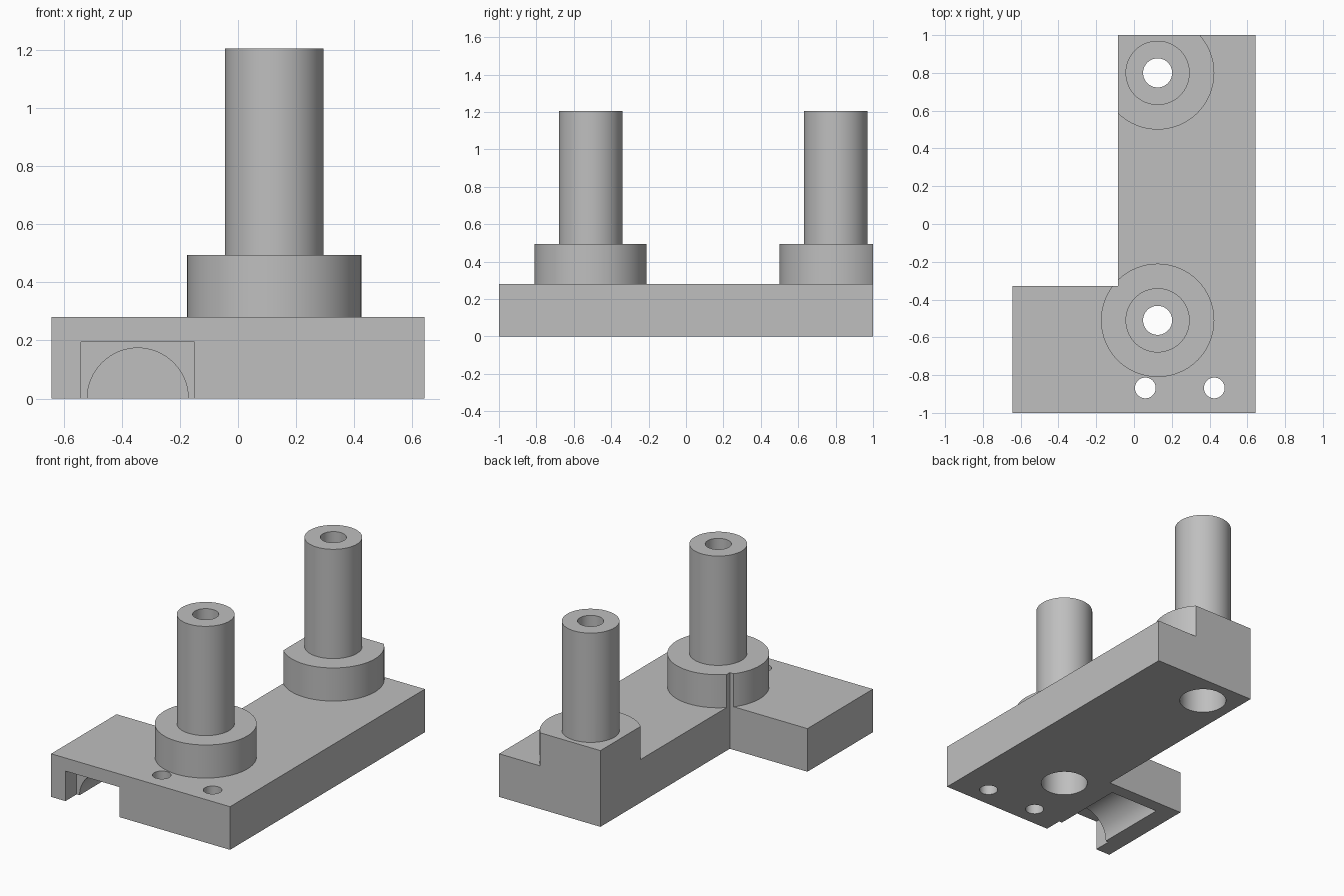
import bpy, bmesh, math

if "Cube" in bpy.data.objects:
    bpy.data.objects.remove(bpy.data.objects["Cube"])

grey = bpy.data.materials.new("plain grey")
grey.diffuse_color = (0.52, 0.52, 0.52, 1)
grey.use_nodes = True
grey.node_tree.nodes["Principled BSDF"].inputs["Base Color"].default_value = grey.diffuse_color


def prism(name, outline, z0, z1):
    """Upright solid from a plan outline."""
    bm = bmesh.new()
    face = bm.faces.new([bm.verts.new((x, y, z0)) for x, y in outline])
    top = bmesh.ops.extrude_face_region(bm, geom=[face])["geom"]
    bmesh.ops.translate(bm, vec=(0, 0, z1 - z0),
                        verts=[v for v in top if isinstance(v, bmesh.types.BMVert)])
    bmesh.ops.recalc_face_normals(bm, faces=bm.faces)
    mesh = bpy.data.meshes.new(name)
    bm.to_mesh(mesh)
    bm.free()
    mesh.materials.append(grey)
    ob = bpy.data.objects.new(name, mesh)
    bpy.context.collection.objects.link(ob)
    return ob


def cylinder(name, x, y, r, z0, z1, n=64):
    ring = [(x + r * math.cos(2 * math.pi * i / n),
             y + r * math.sin(2 * math.pi * i / n)) for i in range(n)]
    return prism(name, ring, z0, z1)


def combine(target, tool, operation):
    """Apply a boolean and remove the tool."""
    mod = target.modifiers.new(operation, 'BOOLEAN')
    mod.operation = operation
    mod.solver = 'EXACT'
    mod.object = tool
    bpy.context.view_layer.objects.active = target
    bpy.ops.object.modifier_apply(modifier=mod.name)
    bpy.data.objects.remove(tool)


# L-shaped base plate
L, R, STEP_X, STEP_Y = -0.643, 0.643, -0.085, -0.328
PLATE, BOSS, POST = 0.28, 0.495, 1.205
plan = [(L, -1), (R, -1), (R, 1), (STEP_X, 1), (STEP_X, STEP_Y), (L, STEP_Y)]
bracket = prism("post_bracket", plan, 0, PLATE)

# Bosses trimmed to the plate outline, each with a tall post
posts = [(0.125, -0.51), (0.125, 0.80)]
for x, y in posts:
    boss = cylinder("boss", x, y, 0.30, PLATE, BOSS)
    combine(boss, prism("trim", plan, -0.5, 1), 'INTERSECT')
    combine(bracket, boss, 'UNION')
    combine(bracket, cylinder("post", x, y, 0.17, 0.4, POST), 'UNION')

# Bores through the posts with wide recesses from below
for x, y in posts:
    combine(bracket, cylinder("bore", x, y, 0.077, -0.1, 1.4), 'DIFFERENCE')
    combine(bracket, cylinder("recess", x, y, 0.14, -0.1, 0.3), 'DIFFERENCE')

# Two small mounting holes
for x in (0.06, 0.425):
    combine(bracket, cylinder("mount_hole", x, -0.868, 0.055, -0.1, 0.4, 40), 'DIFFERENCE')

# Rectangular slot open to the front, and the half-round cradle behind it
CX = -0.345
slot = prism("slot", [(CX - 0.195, -1.1), (CX + 0.195, -1.1),
                      (CX + 0.195, -0.885), (CX - 0.195, -0.885)], -0.1, 0.195)
combine(bracket, slot, 'DIFFERENCE')
cradle = cylinder("cradle", 0, 0, 0.174, 0, 0.535)
for v in cradle.data.vertices:
    x, y, z = v.co
    v.co = (CX + x, -0.945 + z, -y)
combine(bracket, cradle, 'DIFFERENCE')

# Smooth round walls, crisp edges
bpy.ops.object.select_all(action='DESELECT')
bracket.select_set(True)
bpy.context.view_layer.objects.active = bracket
bpy.ops.object.shade_smooth_by_angle(angle=math.radians(30))
